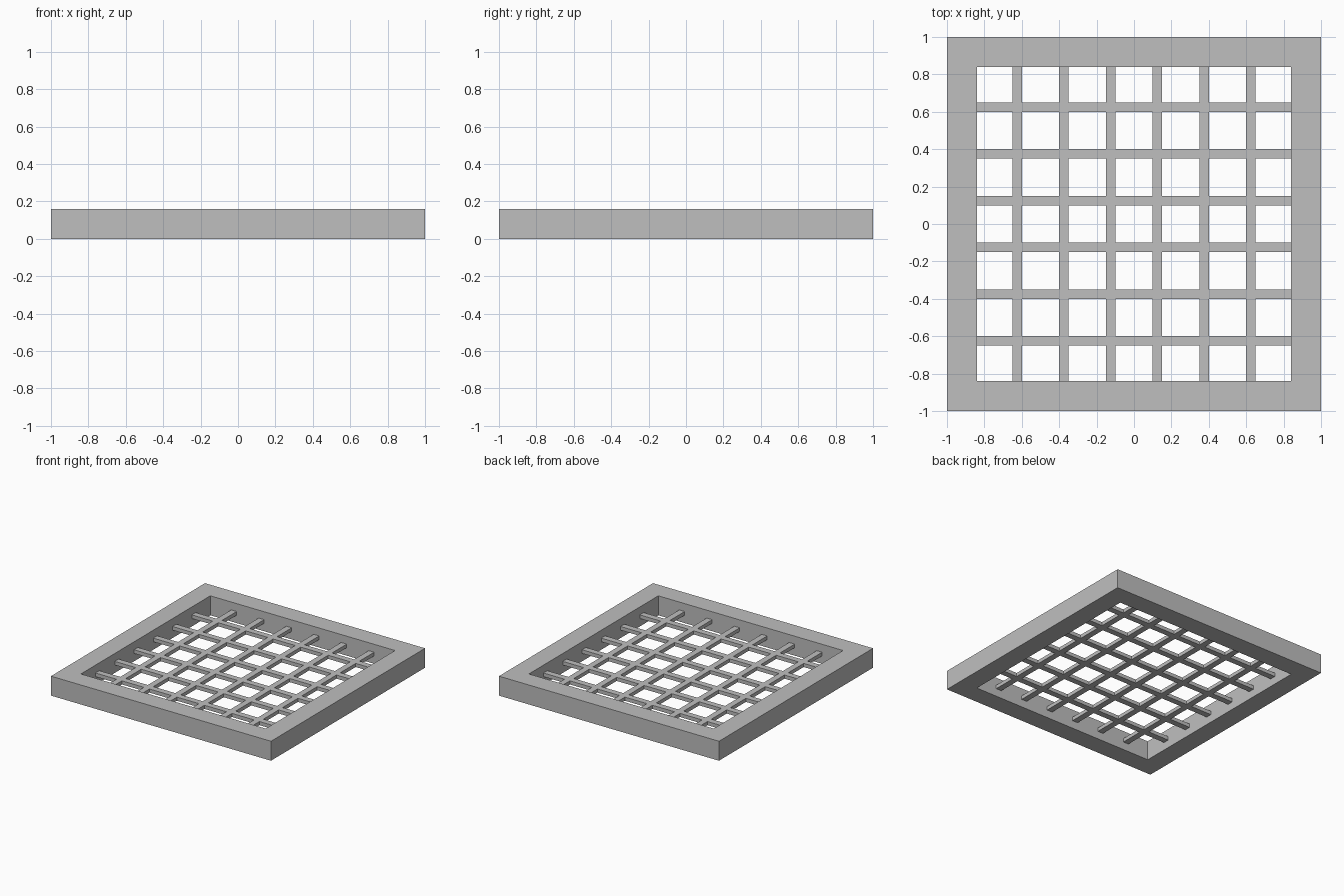
import bpy
import bmesh

cube = bpy.data.objects.get("Cube")
if cube:
    bpy.data.objects.remove(cube, do_unlink=True)

grey = bpy.data.materials.new("light_grey")
grey.use_nodes = True
colour = (0.52, 0.52, 0.52, 1)
grey.diffuse_color = colour
grey.node_tree.nodes["Principled BSDF"].inputs["Base Color"].default_value = colour

OUTER, INNER, HEIGHT = 1.0, 0.84, 0.16
BAR_WIDTH, BAR_THICK, PITCH, COUNT = 0.05, 0.03, 0.25, 6


def extruded(name, bm, faces, bottom, top):
    """Extrude flat faces up from bottom to top and make an object."""
    result = bmesh.ops.extrude_face_region(bm, geom=faces, use_keep_orig=True)
    raised = [v for v in result["geom"] if isinstance(v, bmesh.types.BMVert)]
    for v in bm.verts:
        v.co.z = bottom
    for v in raised:
        v.co.z = top
    bmesh.ops.recalc_face_normals(bm, faces=bm.faces)
    mesh = bpy.data.meshes.new(name)
    bm.to_mesh(mesh)
    bm.free()
    mesh.materials.append(grey)
    obj = bpy.data.objects.new(name, mesh)
    bpy.context.collection.objects.link(obj)


def grid_faces(bm, cuts, keep):
    """Make the cells of a square grid of cut lines that pass the keep rule."""
    verts = [[bm.verts.new((x, y, 0)) for y in cuts] for x in cuts]
    cells = range(len(cuts) - 1)
    faces = [bm.faces.new((verts[i][j], verts[i + 1][j],
                           verts[i + 1][j + 1], verts[i][j + 1]))
             for i in cells for j in cells if keep(i, j)]
    bmesh.ops.delete(bm, geom=[v for v in bm.verts if not v.link_faces],
                     context='VERTS')
    return faces


# Square frame: every cell of a three by three grid but the middle
bm = bmesh.new()
faces = grid_faces(bm, [-OUTER, -INNER, INNER, OUTER],
                   lambda i, j: (i, j) != (1, 1))
extruded("frame", bm, faces, 0, HEIGHT)

# Lattice of crossing bars at mid height: odd strips are bars
cuts = [-INNER]
for k in range(COUNT):
    centre = (k - (COUNT - 1) / 2) * PITCH
    cuts += [centre - BAR_WIDTH / 2, centre + BAR_WIDTH / 2]
cuts.append(INNER)
bm = bmesh.new()
faces = grid_faces(bm, cuts, lambda i, j: i % 2 or j % 2)
extruded("lattice", bm, faces, (HEIGHT - BAR_THICK) / 2, (HEIGHT + BAR_THICK) / 2)
